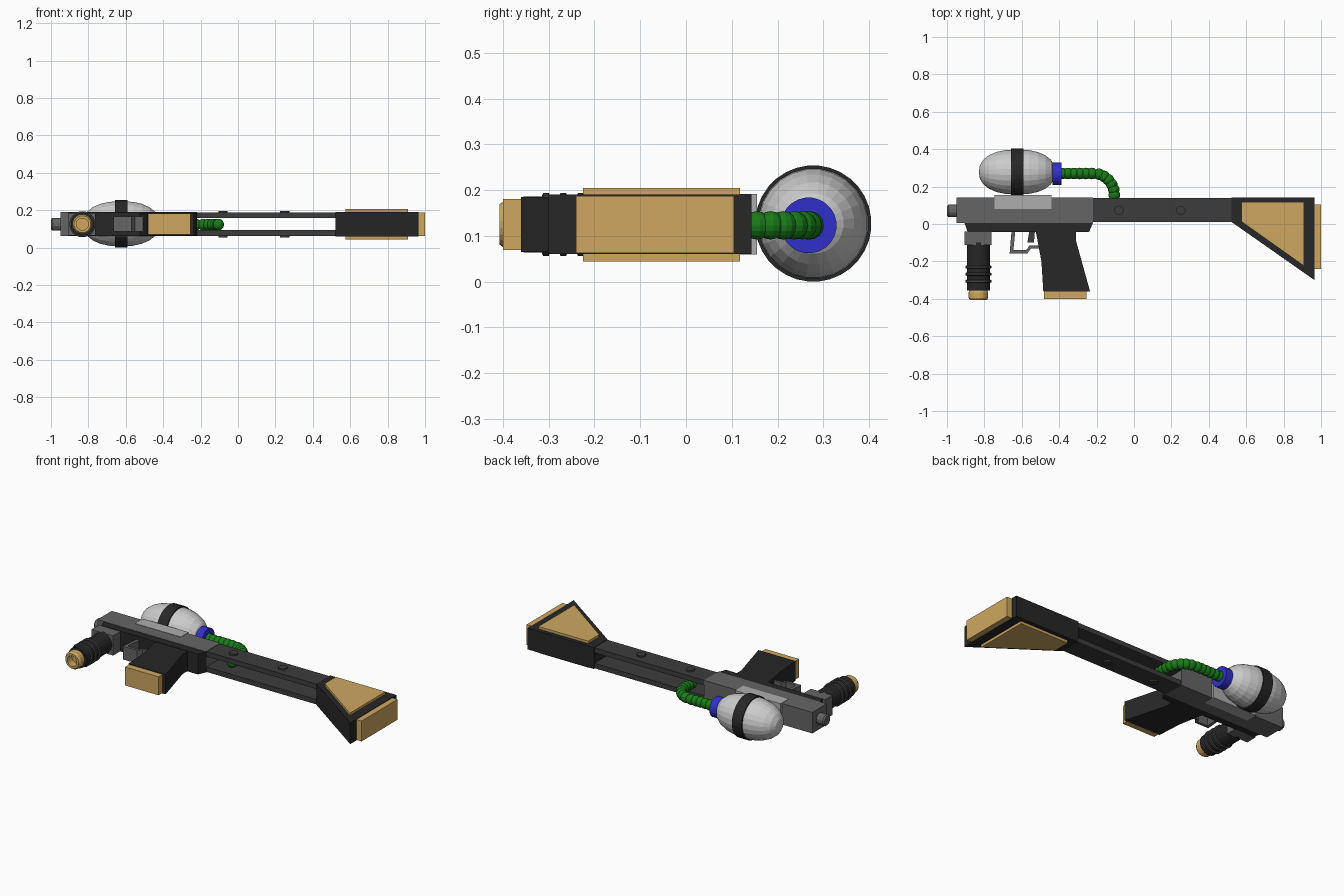
import bpy, bmesh, math
from mathutils import Vector, Matrix

if "Cube" in bpy.data.objects:
    bpy.data.objects.remove(bpy.data.objects["Cube"])

C = 0.125  # mid height of the flat-lying model


def mat(name, r, g, b):
    m = bpy.data.materials.new(name)
    m.diffuse_color = (r, g, b, 1)
    m.use_nodes = True
    m.node_tree.nodes["Principled BSDF"].inputs["Base Color"].default_value = m.diffuse_color
    return m


DARK = mat("dark", 0.02, 0.02, 0.02)
RAIL = mat("rail", 0.045, 0.045, 0.045)
STEEL = mat("steel", 0.13, 0.13, 0.13)
LIGHT = mat("light", 0.42, 0.42, 0.42)
TANK = mat("tank", 0.6, 0.6, 0.6)
GOLD = mat("gold", 0.62, 0.39, 0.12)
BLUE = mat("blue", 0.03, 0.03, 0.6)
GREEN = mat("green", 0.01, 0.2, 0.01)


def finish(name, bm, m):
    bmesh.ops.recalc_face_normals(bm, faces=bm.faces)
    me = bpy.data.meshes.new(name)
    bm.to_mesh(me)
    bm.free()
    me.materials.append(m)
    ob = bpy.data.objects.new(name, me)
    bpy.context.collection.objects.link(ob)
    return ob


def plate(name, pts, z0, z1, m):
    """Outline in x, y extruded from z0 to z1."""
    bm = bmesh.new()
    f = bm.faces.new([bm.verts.new((x, y, z0)) for x, y in pts])
    top = bmesh.ops.extrude_face_region(bm, geom=[f])["geom"]
    bmesh.ops.translate(bm, vec=(0, 0, z1 - z0),
                        verts=[v for v in top if isinstance(v, bmesh.types.BMVert)])
    return finish(name, bm, m)


def box(name, x0, x1, y0, y1, h, m):
    return plate(name, [(x0, y0), (x1, y0), (x1, y1), (x0, y1)], C - h, C + h, m)


def lathe(name, prof, origin, axis, n, m):
    """Profile of (distance along axis, radius) turned about the axis."""
    bm = bmesh.new()
    rot = Vector((0, 0, 1)).rotation_difference(Vector(axis)).to_matrix()
    rings = []
    for d, r in prof:
        k = [0] if r == 0 else range(n)
        rings.append([bm.verts.new(Vector(origin) + rot @ Vector((
            r * math.cos(math.tau * (i + .5) / n), r * math.sin(math.tau * (i + .5) / n), d))) for i in k])
    for a, b in zip(rings, rings[1:]):
        for i in range(n):
            j = (i + 1) % n
            q = [a[i % len(a)], a[j % len(a)], b[j % len(b)], b[i % len(b)]]
            bm.faces.new(list(dict.fromkeys(q)))
    return finish(name, bm, m)


def disc(r, d0, d1):
    return [(d0, 0), (d0, r), (d1, r), (d1, 0)]


# Receiver, its lower bar, the tank saddle and the muzzle
box("receiver", -0.95, -0.22, 0.005, 0.143, 0.064, STEEL)
plate("lower_bar", [(-0.907, 0.01), (-0.89, -0.042), (-0.24, -0.042), (-0.218, 0.01)],
      C - 0.062, C + 0.062, DARK)
box("tank_saddle", -0.745, -0.44, 0.08, 0.155, 0.066, LIGHT)
lathe("muzzle", [(0, 0), (0, 0.027), (0.008, 0.035), (0.06, 0.035), (0.06, 0)],
      (-1, 0.07, C), (1, 0, 0), 12, STEEL)

# Twin rails with rivets
for side, s in (("upper", 1), ("lower", -1)):
    z = sorted((C + s * 0.032, C + s * 0.062))
    plate(side + "_rail", [(-0.22, 0.012), (0.53, 0.012), (0.53, 0.138), (-0.22, 0.138)],
          z[0], z[1], RAIL)
    for x in (-0.08, 0.25):
        lathe(side + "_rivet", disc(0.025, 0.05, 0.071), (x, 0.073, C), (0, 0, s), 14, RAIL)

# Stock
plate("stock_frame", [(0.52, 0.143), (0.965, 0.143), (0.965, -0.30), (0.52, 0.012)],
      C - 0.065, C + 0.065, DARK)
plate("stock_panel", [(0.575, 0.118), (0.91, 0.118), (0.91, -0.225), (0.575, 0.013)],
      C - 0.081, C + 0.08, GOLD)
box("butt_pad", 0.955, 1.0, -0.24, 0.105, 0.062, GOLD)

# Rear grip
plate("rear_grip", [(-0.525, -0.04), (-0.31, -0.04), (-0.31, -0.09), (-0.235, -0.36),
                    (-0.485, -0.36), (-0.495, -0.2)], C - 0.06, C + 0.06, DARK)
box("rear_grip_base", -0.48, -0.255, -0.40, -0.355, 0.056, GOLD)

# Trigger and guard
plate("trigger_guard", [(-0.655, -0.04), (-0.635, -0.04), (-0.645, -0.14), (-0.575, -0.14),
                        (-0.56, -0.115), (-0.5, -0.115), (-0.5, -0.13), (-0.55, -0.13),
                        (-0.57, -0.157), (-0.665, -0.157)], C - 0.04, C + 0.04, STEEL)
plate("trigger", [(-0.56, -0.04), (-0.53, -0.04), (-0.535, -0.10), (-0.57, -0.10)],
      C - 0.015, C + 0.015, RAIL)

# Front grip with ribs and a hollow end cap
box("front_grip_mount", -0.907, -0.762, -0.112, -0.04, 0.06, STEEL)
top = (-0.832, -0.1, C)
lathe("front_grip", disc(0.062, 0, 0.255), top, (0, -1, 0), 20, DARK)
for d in (0.13, 0.168, 0.206):
    lathe("front_grip_rib", [(d - .01, 0.06), (d - .006, 0.07), (d + .006, 0.07), (d + .01, 0.06)],
          top, (0, -1, 0), 20, RAIL)
lathe("front_grip_cap", [(0.25, 0.0), (0.25, 0.046), (0.265, 0.053), (0.295, 0.053), (0.307, 0.045),
                         (0.307, 0.032), (0.26, 0.032), (0.26, 0)], top, (0, -1, 0), 20, GOLD)

# Tank, strap and neck
mid = (-0.625, 0.278, 0.127)
prof = []
for i in range(13):
    t = math.pi * i / 12
    c, s = math.cos(t), max(math.sin(t), 0)
    prof.append((-0.205 * math.copysign(abs(c) ** 0.88, c), 0 if i in (0, 12) else 0.122 * s ** 0.88))
lathe("tank", prof, mid, (1, 0, 0), 24, TANK)
lathe("tank_strap", [(-0.033, 0.11), (-0.033, 0.127), (0.033, 0.127), (0.033, 0.11)],
      mid, (1, 0, 0), 32, DARK)
lathe("tank_neck", disc(0.061, -0.435, -0.388), (0, 0.268, 0.123), (1, 0, 0), 24, BLUE)

# Beaded hose: straight run, then a quarter turn down between the rails
path = [(-0.385 + 0.032 * i, 0.27) for i in range(6)]
path += [(-0.215 + 0.11 * math.sin(a), 0.155 + 0.115 * math.cos(a))
         for a in (math.radians(15 * k) for k in range(1, 7))]
path += [(-0.105, 0.125), (-0.105, 0.095)]
bm = bmesh.new()
for x, y in path:
    bmesh.ops.create_uvsphere(bm, u_segments=14, v_segments=8, radius=0.031,
                              matrix=Matrix.Translation((x, y, 0.123)))
finish("hose", bm, GREEN)
